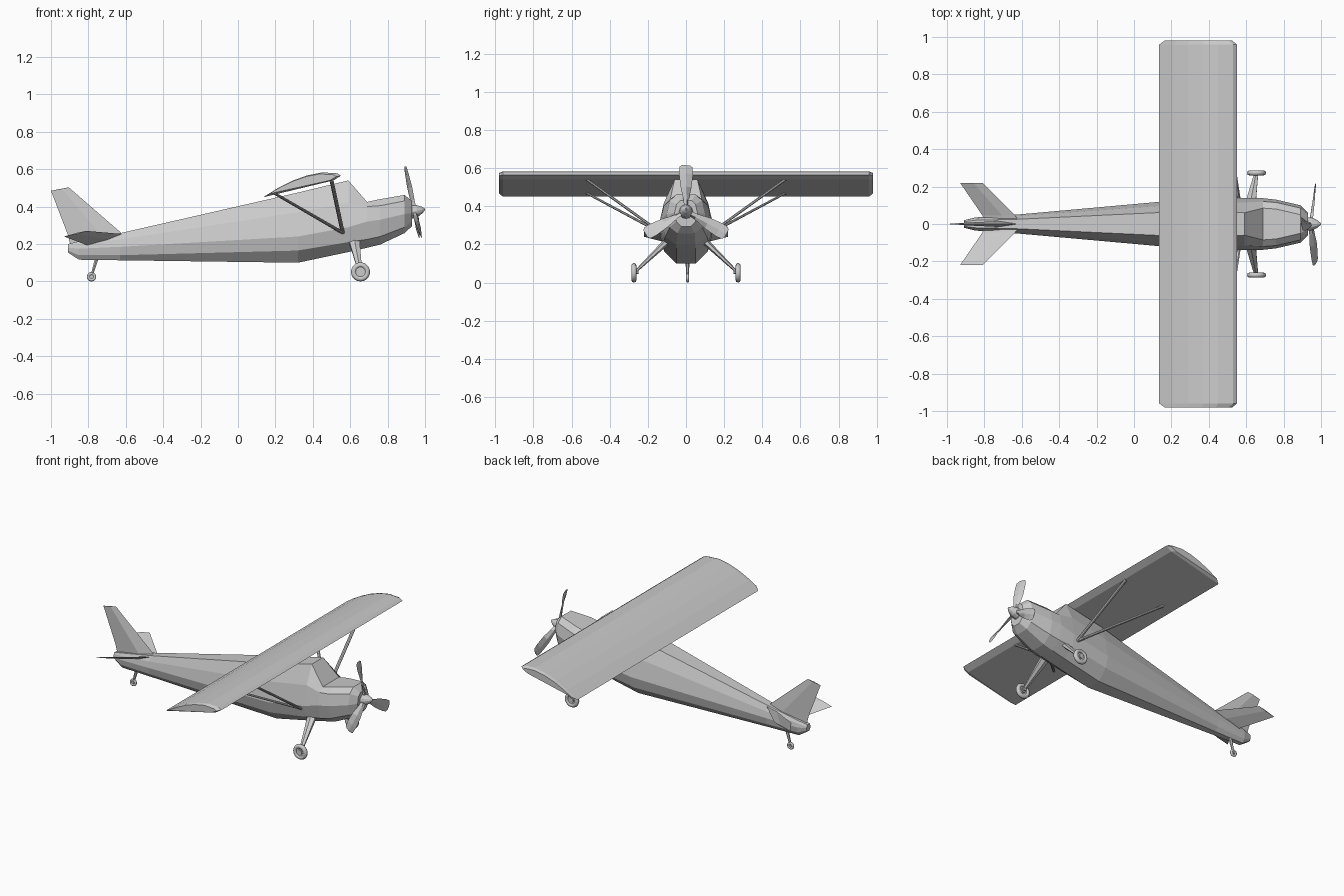
import bpy, bmesh
from math import pi, cos, sin, radians
from mathutils import Vector, Matrix

if "Cube" in bpy.data.objects:
    bpy.data.objects.remove(bpy.data.objects["Cube"])


def loft(name, rings, matrix=None):
    """Skin a list of equal-length closed rings and cap both ends."""
    bm = bmesh.new()
    vs = [[bm.verts.new(p) for p in r] for r in rings]
    n = len(rings[0])
    for a, b in zip(vs, vs[1:]):
        for i in range(n):
            bm.faces.new((a[i], a[(i + 1) % n], b[(i + 1) % n], b[i]))
    bm.faces.new(vs[0])
    bm.faces.new(vs[-1])
    bmesh.ops.recalc_face_normals(bm, faces=bm.faces)
    if matrix:
        bm.transform(matrix)
    me = bpy.data.meshes.new(name)
    bm.to_mesh(me)
    bm.free()
    ob = bpy.data.objects.new(name, me)
    bpy.context.collection.objects.link(ob)
    return ob


def rod(name, a, b, ra, rb, sides=8, flat=1.0):
    """Tapered rod from a to b, optionally flattened across its width."""
    a, b = Vector(a), Vector(b)
    q = (b - a).normalized()
    u = (Vector((1, 0, 0)) - q * q.x).normalized()
    v = q.cross(u)
    ring = lambda c, r: [c + u * r * cos(t) + v * r * flat * sin(t)
                         for t in [2 * pi * (i + .5) / sides for i in range(sides)]]
    return loft(name, [ring(a, ra), ring(b, rb)])


def foil(x_front, x_back, z_front, z_back, thick, y):
    """Thin diamond-like section for the tailplane."""
    f, b = Vector((x_front, y, z_front)), Vector((x_back, y, z_back))
    m, up = f.lerp(b, .4), Vector((0, 0, thick))
    return [f, m + up, b, m - up]


def wheel(name, c, major, minor):
    bpy.ops.mesh.primitive_torus_add(major_radius=major, minor_radius=minor, major_segments=20,
                                     minor_segments=8, location=c, rotation=(pi / 2, 0, 0))
    bpy.context.object.name = name + "_tyre"
    bpy.ops.object.shade_smooth_by_angle(angle=radians(50))
    for tag, r, d in (("_rim", major, minor), ("_hub", major * .45, minor * 1.9)):
        bpy.ops.mesh.primitive_cylinder_add(vertices=16, radius=r, depth=d, location=c,
                                            rotation=(pi / 2, 0, 0))
        bpy.context.object.name = name + tag


# Fuselage: x, then half-section (half width, height) from roof to belly
stations = [
    (-.91, (.012, .20), (.018, .19), (.02, .18), (.018, .165), (.01, .155)),
    (-.85, (.02, .215), (.03, .20), (.035, .175), (.03, .14), (.015, .116)),
    (-.63, (.025, .258), (.042, .225), (.05, .185), (.04, .14), (.02, .113)),
    (.32, (.07, .475), (.11, .37), (.135, .24), (.115, .165), (.05, .10)),
    (.59, (.06, .54), (.115, .42), (.14, .29), (.12, .21), (.05, .157)),
    (.69, (.085, .425), (.12, .40), (.138, .32), (.115, .225), (.05, .18)),
    (.76, (.08, .44), (.115, .405), (.13, .33), (.11, .24), (.05, .197)),
    (.89, (.05, .462), (.085, .43), (.10, .36), (.085, .29), (.045, .258)),
    (.93, (.03, .43), (.05, .41), (.06, .365), (.05, .32), (.025, .295)),
]
loft("fuselage", [[(x, w, z) for w, z in s] + [(x, -w, z) for w, z in reversed(s)]
                  for x, *s in stations])

# Wing: one airfoil swept across the span, with tapered tips
profile = [(.135, .45), (.21, .497), (.29, .538), (.37, .567), (.45, .583), (.53, .578),
           (.55, .565), (.51, .54)]
tip = [(.36 + (x - .36) * .87, .54 + (z - .54) * .8) for x, z in profile]
loft("wing", [[(x, y, z) for x, z in p]
              for y, p in ((-.98, tip), (-.96, profile), (.96, profile), (.98, tip))])

# Fin and rudder
loft("fin", [[(f, 0, zf), (f * .6 + b * .4, t, z), (b, 0, zb), (f * .6 + b * .4, -t, z)]
             for f, b, zf, z, zb, t in ((-.58, -.895, .22, .205, .19, .017),
                                        (-.625, -.91, .26, .255, .25, .015),
                                        (-.905, -1.0, .503, .495, .485, .005))])

for side, s in (("left", 1), ("right", -1)):
    # Tailplane
    loft(side + "_tailplane", [foil(-.61, -.80, .25, .19, .008, s * .01),
                               foil(-.635, -.81, .255, .195, .007, s * .045),
                               foil(-.81, -.93, .27, .24, .003, s * .22)])
    # Wing struts in a V
    foot = (.56, s * .13, .26)
    rod(side + "_front_strut", foot, (.50, s * .52, .54), .011, .011, flat=.7)
    rod(side + "_rear_strut", foot, (.20, s * .52, .468), .011, .009, flat=.7)
    # Main landing gear
    rod(side + "_gear_leg", (.62, s * .09, .225), (.652, s * .262, .06), .034, .013, 6, .55)
    rod(side + "_axle", (.6545, s * .25, .055), (.655, s * .28, .055), .01, .01)
    wheel(side + "_wheel", (.655, s * .273, .051), .037, .014)

# Tail wheel
rod("tail_wheel_leg", (-.755, .008, .125), (-.782, .008, .03), .011, .007, 6)
wheel("tail_wheel", (-.783, .008, .025), .017, .008)

# Propeller and spinner, leaning back with the thrust line (local axis x)
shaft = Matrix.Translation((.945, 0, .375)) @ Matrix.Rotation(radians(-12), 4, 'Y')
for k in range(3):
    m = shaft @ Matrix.Rotation(k * 2 * pi / 3, 4, 'X')
    rings = []
    for r, w, t, pitch in ((.015, .014, .010, 50), (.06, .018, .008, 40), (.13, .032, .005, 25),
                           (.20, .038, .004, 15), (.235, .035, .003, 12), (.245, .022, .002, 12)):
        q = Matrix.Rotation(radians(pitch), 3, 'Z')
        rings.append([q @ Vector(p) for p in ((0, w, r), (t, 0, r), (0, -w, r), (-t, 0, r))])
    loft("propeller_blade_%d" % (k + 1), rings, m)
loft("spinner", [[(x, r * cos(2 * pi * i / 12), r * sin(2 * pi * i / 12)) for i in range(12)]
                 for x, r in ((-.035, .036), (-.012, .036), (.012, .032), (.038, .019), (.056, .004))],
     shaft)
